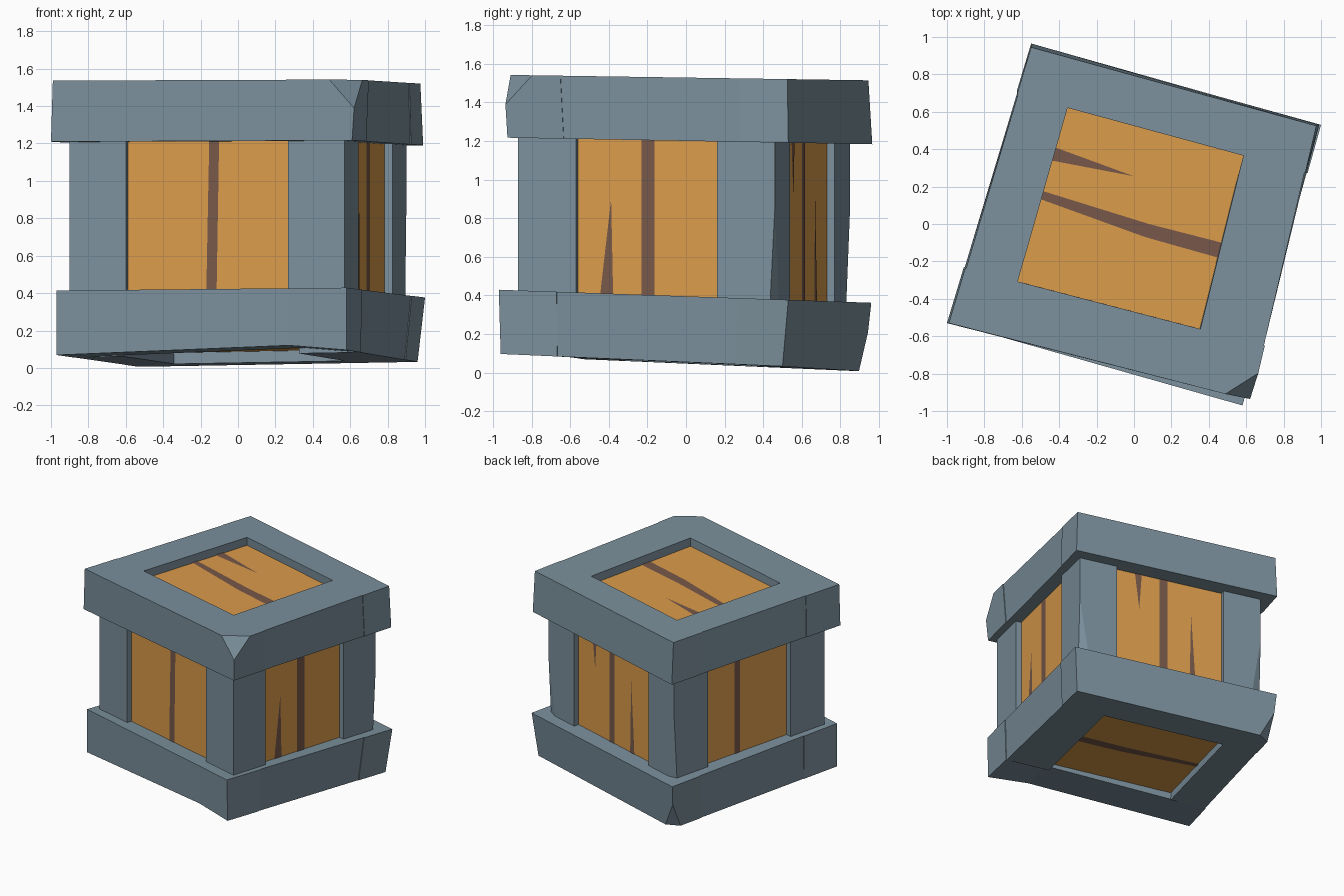
import bpy, bmesh
from mathutils import Vector as V

if "Cube" in bpy.data.objects:
    bpy.data.objects.remove(bpy.data.objects["Cube"])


def material(name, rgb):
    m = bpy.data.materials.new(name)
    m.diffuse_color = (*rgb, 1)
    m.use_nodes = True
    m.node_tree.nodes["Principled BSDF"].inputs["Base Color"].default_value = m.diffuse_color
    return m


FRAME = material("blue_grey", (0.20, 0.28, 0.335))
WOOD = material("amber_wood", (0.71, 0.33, 0.07))
GRAIN = material("dark_grain", (0.185, 0.098, 0.067))


def finish(name, bm, mat):
    bmesh.ops.recalc_face_normals(bm, faces=bm.faces)
    me = bpy.data.meshes.new(name)
    bm.to_mesh(me)
    bm.free()
    me.materials.append(mat)
    ob = bpy.data.objects.new(name, me)
    bpy.context.collection.objects.link(ob)


def spot(quad, u, v):
    """Position inside a quad (front left, front right, back right, back left)."""
    fl, fr, br, bl = (V(p) for p in quad)
    return fl.lerp(fr, u).lerp(bl.lerp(br, u), v)


def plane(z, sx, sy):
    return lambda p: z + sx * p.x + sy * p.y


def block(name, low, high, zlow, zhigh, us, v0, v1, cuts=(), lift=0, mat=FRAME):
    """Leaning beam between two quads; each cut chips off one corner."""
    bm = bmesh.new()
    rows = []
    for i, u in enumerate(us):
        raise_by = lift if 0 < i < len(us) - 1 else 0
        row = []
        for quad, v, zf, dz in ((low, v0, zlow, raise_by), (low, v1, zlow, raise_by),
                                (high, v1, zhigh, 0), (high, v0, zhigh, 0)):
            p = spot(quad, u, v)
            row.append(bm.verts.new((p.x, p.y, zf(p) + dz)))
        rows.append(row)
    for a, b in zip(rows, rows[1:]):
        for k in range(4):
            n = (k + 1) % 4
            bm.faces.new((a[k], a[n], b[n], b[k]))
    bm.faces.new(rows[0])
    bm.faces.new(rows[-1][::-1])
    for a, b, c in cuts:
        a, b, c = V(a), V(b), V(c)
        no = (b - a).cross(c - a).normalized()
        if no.dot(a - V((0, 0, 0.8))) < 0:
            no = -no
        bmesh.ops.bisect_plane(bm, geom=bm.verts[:] + bm.edges[:] + bm.faces[:],
                               plane_co=a, plane_no=no, clear_outer=True)
        bmesh.ops.holes_fill(bm, edges=[e for e in bm.edges if e.is_boundary])
    finish(name, bm, mat)


def frame(name, low, high, zlow, zhigh, front_us=(0, 1), lift=0, front_cuts=(), back_cuts=()):
    """Four butted beams round an open middle."""
    args = (low, high, zlow, zhigh)
    block(name + "_front_beam", *args, front_us, 0, 0.2, front_cuts, lift)
    block(name + "_back_beam", *args, (0, 1), 0.83, 1, back_cuts)
    block(name + "_left_beam", *args, (0.003, 0.175), 0.2, 0.83)
    block(name + "_right_beam", *args, (0.785, 0.997), 0.2, 0.83)


# Top frame
TOP_LOW = ((-1.0, -0.53), (0.61, -0.925), (0.99, 0.53), (-0.55, 0.965))
TOP_HIGH = ((-0.99, -0.53), (0.63, -0.945), (0.975, 0.525), (-0.55, 0.945))
frame("top", TOP_LOW, TOP_HIGH, plane(1.2, 0, -0.018), plane(1.528, 0, -0.015),
      front_cuts=[((0.49, -0.909, 1.54), (0.66, -0.80, 1.54), (0.62, -0.935, 1.39))])

# Bottom frame
BASE_LOW = ((-0.97, -0.53), (0.58, -0.96), (0.96, 0.50), (-0.53, 0.92))
BASE_HIGH = ((-0.97, -0.53), (0.58, -0.97), (1.0, 0.53), (-0.55, 0.96))
frame("base", BASE_LOW, BASE_HIGH, plane(0.05, 0.005, -0.045), plane(0.395, 0, -0.035),
      front_us=(0, 0.8, 1), lift=0.03,
      back_cuts=[((-0.54, 0.94, 0.2), (-0.44, 0.895, 0), (-0.55, 0.85, 0))])

# Corner posts
POSTS = ((-0.90, -0.47), (0.57, -0.87), (0.90, 0.46), (-0.49, 0.85))
post_low, post_high = plane(0.3, 0, -0.03), plane(1.3, 0, 0)
for side, us in (("left", (0, 0.205)), ("right", (0.795, 1))):
    for end, v0, v1 in (("front", 0, 0.225), ("back", 0.775, 1)):
        cuts = []
        if end == "back":
            x, y = POSTS[3] if side == "left" else POSTS[2]
            s = 1 if side == "left" else -1
            cuts = [((x, y, 0.85), (x + s * 0.07, y - s * 0.019, 0.37),
                     (x - 0.006, y - 0.024, 0.37))]
        block(f"{end}_{side}_post", POSTS, POSTS, post_low, post_high, us, v0, v1, cuts)

# Wooden box inside the frames
CENTRE = V((0.02, -0.0075))
BOX = [CENTRE + (V(p) - CENTRE) * 0.94 for p in POSTS]
wood_low, wood_high = plane(0.11, 0.005, -0.045), plane(1.463, 0, -0.015)
block("wooden_box", BOX, BOX, wood_low, wood_high, (0, 1), 0, 1, mat=WOOD)


def grain(name, points):
    bm = bmesh.new()
    bm.faces.new([bm.verts.new(p) for p in points])
    finish(name, bm, GRAIN)


# Grain marks on the four sides, as (distance along side, height)
SIDES = {
    "front": (0, [((0.488, 0.3), (0.528, 0.3), (0.54, 1.3), (0.502, 1.3))]),
    "right": (1, [((0.47, 0.3), (0.525, 0.3), (0.525, 1.3), (0.47, 1.3)),
                  ((0.29, 0.3), (0.355, 0.3), (0.345, 0.9))]),
    "back": (2, [((0.45, 0.3), (0.495, 0.3), (0.495, 1.3), (0.45, 1.3)),
                 ((0.295, 1.3), (0.35, 1.3), (0.33, 0.9)),
                 ((0.625, 0.3), (0.665, 0.3), (0.635, 0.95))]),
    "left": (3, [((0.42, 0.3), (0.46, 0.3), (0.46, 1.3), (0.42, 1.3))]),
}
for side, (i, marks) in SIDES.items():
    a, b = BOX[i], BOX[(i + 1) % 4]
    d = (b - a).normalized()
    out = V((d.y, -d.x)) * 0.004
    for n, mark in enumerate(marks):
        grain(f"{side}_grain_{n + 1}", [(*(a.lerp(b, u) + out), z) for u, z in mark])

# Grain marks on the lid and underside
STRIPE = ((-0.52, 0.14), (0.06, -0.07), (0.45, -0.18), (0.47, -0.10), (0.08, 0.0), (-0.50, 0.18))
WEDGE = ((-0.47, 0.345), (0.0, 0.255), (-0.45, 0.42))
for name, shape, zf, dz in (("lid_grain", STRIPE, wood_high, 0.004),
                            ("lid_wedge", WEDGE, wood_high, 0.004),
                            ("underside_grain", STRIPE, wood_low, -0.004)):
    grain(name, [(x, y, zf(V((x, y))) + dz) for x, y in shape])
